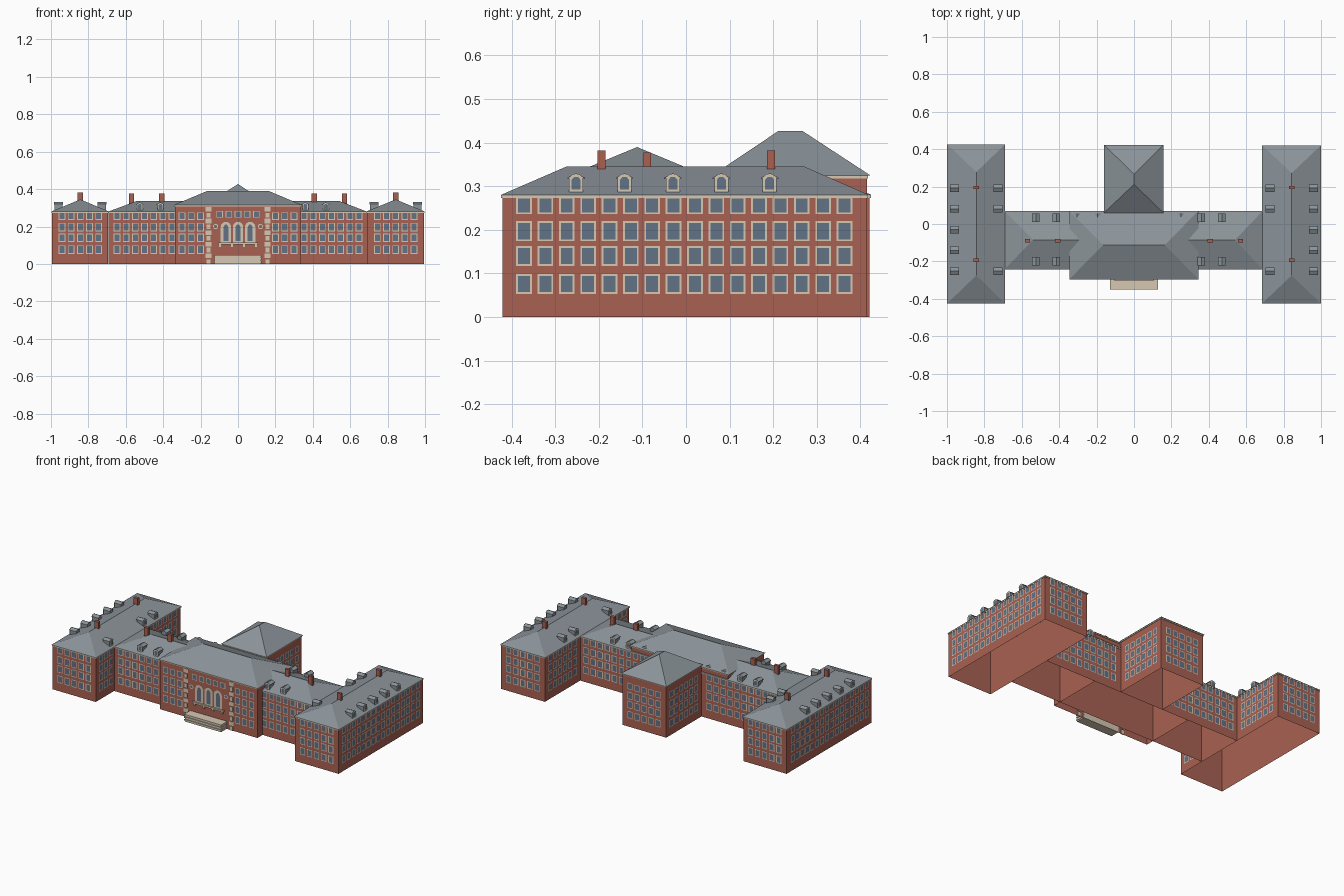
import bpy, bmesh, math
from mathutils import Vector

cube = bpy.data.objects.get("Cube")
if cube:
    bpy.data.objects.remove(cube)


def material(name, rgb):
    m = bpy.data.materials.new(name)
    m.use_nodes = True
    m.diffuse_color = (*rgb, 1)
    m.node_tree.nodes["Principled BSDF"].inputs["Base Color"].default_value = (*rgb, 1)
    return m


BRICK = material("red brick", (0.40, 0.12, 0.085))
SLATE = material("grey slate", (0.26, 0.295, 0.32))
STONE = material("cream stone", (0.67, 0.58, 0.45))
GLASS = material("blue grey glass", (0.12, 0.17, 0.24))
UP = Vector((0, 0, 1))
FRONT, BACK = Vector((0, -1, 0)), Vector((0, 1, 0))
LEFT, RIGHT = Vector((1, 0, 0)), Vector((-1, 0, 0))


def finish(name, bm, *mats):
    me = bpy.data.meshes.new(name)
    bm.to_mesh(me)
    bm.free()
    for m in mats:
        me.materials.append(m)
    ob = bpy.data.objects.new(name, me)
    bpy.context.collection.objects.link(ob)
    return ob


def add_box(bm, x0, x1, y0, y1, z0, z1):
    vs = bmesh.ops.create_cube(bm, size=1)["verts"]
    for v in vs:
        v.co = (x1 if v.co.x > 0 else x0, y1 if v.co.y > 0 else y0, z1 if v.co.z > 0 else z0)


def box(name, mat, *dims):
    bm = bmesh.new()
    add_box(bm, *dims)
    return finish(name, bm, mat)


def hip_roof(name, x0, x1, y0, y1, z0, z1, ridge_a, ridge_b):
    """Hipped roof; the ridge ends are (x, y) points, ridge_a at the low end."""
    bm = bmesh.new()
    a, b, c, d = [bm.verts.new((x, y, z0)) for x, y in ((x0, y0), (x1, y0), (x1, y1), (x0, y1))]
    p, q = [bm.verts.new((*r, z1)) for r in (ridge_a, ridge_b)]
    if ridge_a[1] == ridge_b[1]:
        faces = [(a, b, q, p), (b, c, q), (c, d, p, q), (d, a, p)]
    else:
        faces = [(a, b, p), (b, c, q, p), (c, d, q), (d, a, p, q)]
    for f in faces + [(d, c, b, a)]:
        bm.faces.new(f)
    return finish(name, bm, SLATE)


def rect(w, h):
    return [(-w / 2, -h / 2), (w / 2, -h / 2), (w / 2, h / 2), (-w / 2, h / 2)]


def arch(w, h, n=8):
    r = w / 2
    top = [(r * math.cos(math.pi * i / n), h / 2 - r + r * math.sin(math.pi * i / n)) for i in range(n + 1)]
    return [(-r, -h / 2), (r, -h / 2)] + top


def add_panel(bm, pos, n, outline, sx, sy, lift=0.002):
    """Flat stone frame around a pane, lying just proud of a wall that faces n."""
    u = UP.cross(n)
    r, s = [[bm.verts.new(pos + u * a * kx + UP * b * ky + n * lift) for a, b in outline]
            for kx, ky in ((1, 1), (sx, sy))]
    for i in range(len(r)):
        j = (i + 1) % len(r)
        bm.faces.new((r[i], r[j], s[j], s[i]))
    bm.faces.new(s).material_index = 1


ROWS = [(0.076, 0.046), (0.14, 0.046), (0.197, 0.046), (0.256, 0.04)]
STEP = 0.049


def windows(name, n, plane, cols, rows=ROWS):
    bm = bmesh.new()
    for c in cols:
        for z, h in rows:
            pos = Vector((plane, c, z)) if n.x else Vector((c, plane, z))
            add_panel(bm, pos, n, rect(0.036, h), 0.76, 0.81)
    return finish(name, bm, STONE, GLASS)


def columns(centre, count):
    return [centre + STEP * (i - (count - 1) / 2) for i in range(count)]


def dormer(name, pos, n):
    """Gabled dormer: pos is the foot of its face, n the way it faces."""
    u = UP.cross(n)

    def prism(bm, outline, d0, d1):
        back, front = [[bm.verts.new(pos + u * a + UP * b + n * d) for a, b in outline] for d in (d0, d1)]
        bm.faces.new(back[::-1])
        bm.faces.new(front)
        for i in range(len(outline)):
            j = (i + 1) % len(outline)
            bm.faces.new((back[i], back[j], front[j], front[i]))
    bm = bmesh.new()
    prism(bm, [(-0.015, 0), (0.015, 0), (0.015, 0.031), (0, 0.038), (-0.015, 0.031)], -0.045, 0)
    prism(bm, [(-0.02, 0.03), (0, 0.039), (0.02, 0.03), (0.02, 0.033), (0, 0.043), (-0.02, 0.033)], -0.046, 0.001)
    finish(name + "_body", bm, SLATE)
    bm = bmesh.new()
    face = [(-0.016, -0.019), (0.016, -0.019), (0.016, 0.013), (0.008, 0.022), (-0.008, 0.022), (-0.016, 0.013)]
    add_panel(bm, pos + UP * 0.019, n, face, 0.64, 0.68)
    finish(name + "_window", bm, STONE, GLASS)


def block(name, x0, x1, y0, y1, eave, o=0.003):
    """Brick shell open underneath, with a stone cornice under the eave."""
    bm = bmesh.new()
    add_box(bm, x0, x1, y0, y1, 0, eave - 0.006)
    bm.normal_update()
    bmesh.ops.delete(bm, geom=[f for f in bm.faces if f.normal.z < -0.5], context="FACES_ONLY")
    finish(name + "_walls", bm, BRICK)
    box(name + "_cornice", STONE, x0 - o, x1 + o, y0 - o, y1 + o, eave - 0.007, eave)


# End wings
WING_Y = columns(-0.004, 16)
for side, s, n_out, n_in, inner, back in (("left", 1, LEFT, RIGHT, 0.69, 0.415),
                                          ("right", -1, RIGHT, LEFT, 0.694, 0.421)):
    name = side + "_wing"
    xa, xb = sorted((s * inner, s * 0.994))
    cx = s * 0.843
    block(name, xa, xb, -0.421, back, 0.28)
    hip_roof(name + "_roof", xa - 0.005, xb + 0.005, -0.425, back + 0.005, 0.28, 0.345,
             (cx, -0.275), (cx, back - 0.143))
    windows(name + "_outer_windows", n_out, s * 0.994, WING_Y)
    windows(name + "_inner_windows", n_in, s * inner, [y for y in WING_Y if y < -0.26 or y > 0.09])
    windows(name + "_front_windows", FRONT, -0.421, columns(cx, 5))
    windows(name + "_back_windows", BACK, back, columns(cx, 5))
    for i in range(5):
        y = -0.252 + 0.111 * i
        dormer(f"{name}_outer_dormer_{i}", Vector((s * 0.982, y, 0.287)), n_out)
        if i in (0, 3, 4):
            dormer(f"{name}_inner_dormer_{i}", Vector((s * 0.705, y, 0.287)), n_in)
    for i, y in enumerate((-0.194, 0.195)):
        box(f"{name}_chimney_{i}", BRICK, cx - 0.014, cx + 0.014, y - 0.009, y + 0.009, 0.3, 0.382)
    for i, x in enumerate((0.408, 0.57)):
        box(f"{side}_link_chimney_{i}", BRICK, s * x - 0.014, s * x + 0.014, -0.098, -0.08, 0.3, 0.377)
    windows(side + "_link_front_windows", FRONT, -0.239, columns(s * 0.5, 7))
    windows(side + "_link_back_windows", BACK, 0.065, columns(s * 0.427, 10))
    windows(side + "_centre_front_windows", FRONT, -0.29, columns(s * 0.25, 3))

# Linking range behind the centre
block("link", -0.693, 0.689, -0.239, 0.065, 0.28)
hip_roof("link_roof", -0.693, 0.689, -0.244, 0.07, 0.28, 0.337, (-0.54, -0.085), (0.54, -0.085))
for i, x in enumerate((-0.525, -0.415, 0.36, 0.47)):
    dormer(f"link_front_dormer_{i}", Vector((x, -0.222, 0.286)), FRONT)
for i, x in enumerate((-0.525, -0.415, -0.305, -0.195, 0.25, 0.36, 0.47)):
    dormer(f"link_back_dormer_{i}", Vector((x, 0.056, 0.286)), BACK)

# Central block
block("centre", -0.338, 0.338, -0.29, 0.064, 0.314)
hip_roof("centre_roof", -0.346, 0.344, -0.296, 0.07, 0.314, 0.39, (-0.165, -0.112), (0.165, -0.112))
windows("centre_top_windows", FRONT, -0.29, columns(0, 5), [(0.266, 0.036)])

# Rear block
block("rear", -0.153, 0.151, 0.066, 0.415, 0.325)
hip_roof("rear_roof", -0.16, 0.157, 0.06, 0.423, 0.325, 0.427, (0, 0.212), (0, 0.267))
windows("rear_back_windows", BACK, 0.415, columns(0, 5))
windows("rear_left_windows", LEFT, 0.151, columns(0.243, 6))
windows("rear_right_windows", RIGHT, -0.153, columns(0.243, 6))

# Entrance bay: arched openings, ledge with brackets, round medallions, quoins
bm = bmesh.new()
for i in (-1, 0, 1):
    add_panel(bm, Vector((i * 0.065, -0.29, 0.167)), FRONT, arch(0.056, 0.116), 0.48, 0.76, 0.003)
finish("entrance_arches", bm, STONE, GLASS)
bm = bmesh.new()
add_box(bm, -0.108, 0.108, -0.302, -0.286, 0.104, 0.114)
for i in range(4):
    x = -0.096 + 0.064 * i
    add_box(bm, x - 0.006, x + 0.006, -0.298, -0.286, 0.09, 0.104)
finish("entrance_ledge", bm, STONE)
bm = bmesh.new()
disc = [(0.014 * math.cos(math.tau * i / 12), 0.014 * math.sin(math.tau * i / 12)) for i in range(12)]
for s in (-1, 1):
    add_panel(bm, Vector((s * 0.12, -0.29, 0.2)), FRONT, disc, 0.6, 0.6)
finish("round_medallions", bm, STONE, GLASS)
bm = bmesh.new()
for s in (-1, 1):
    for i in range(10):
        w = 0.015 if i % 2 else 0.01
        add_box(bm, s * 0.158 - w, s * 0.158 + w, -0.293, -0.286, i * 0.031, i * 0.031 + 0.025)
finish("entrance_quoins", bm, STONE)

# Entrance platform of stacked slabs
bm = bmesh.new()
for i in range(3):
    add_box(bm, -0.126, 0.124, -0.345, -0.286, i * 0.016, i * 0.016 + 0.008)
    add_box(bm, -0.129, 0.127, -0.35, -0.286, i * 0.016 + 0.008, i * 0.016 + 0.016)
finish("entrance_platform", bm, STONE)
